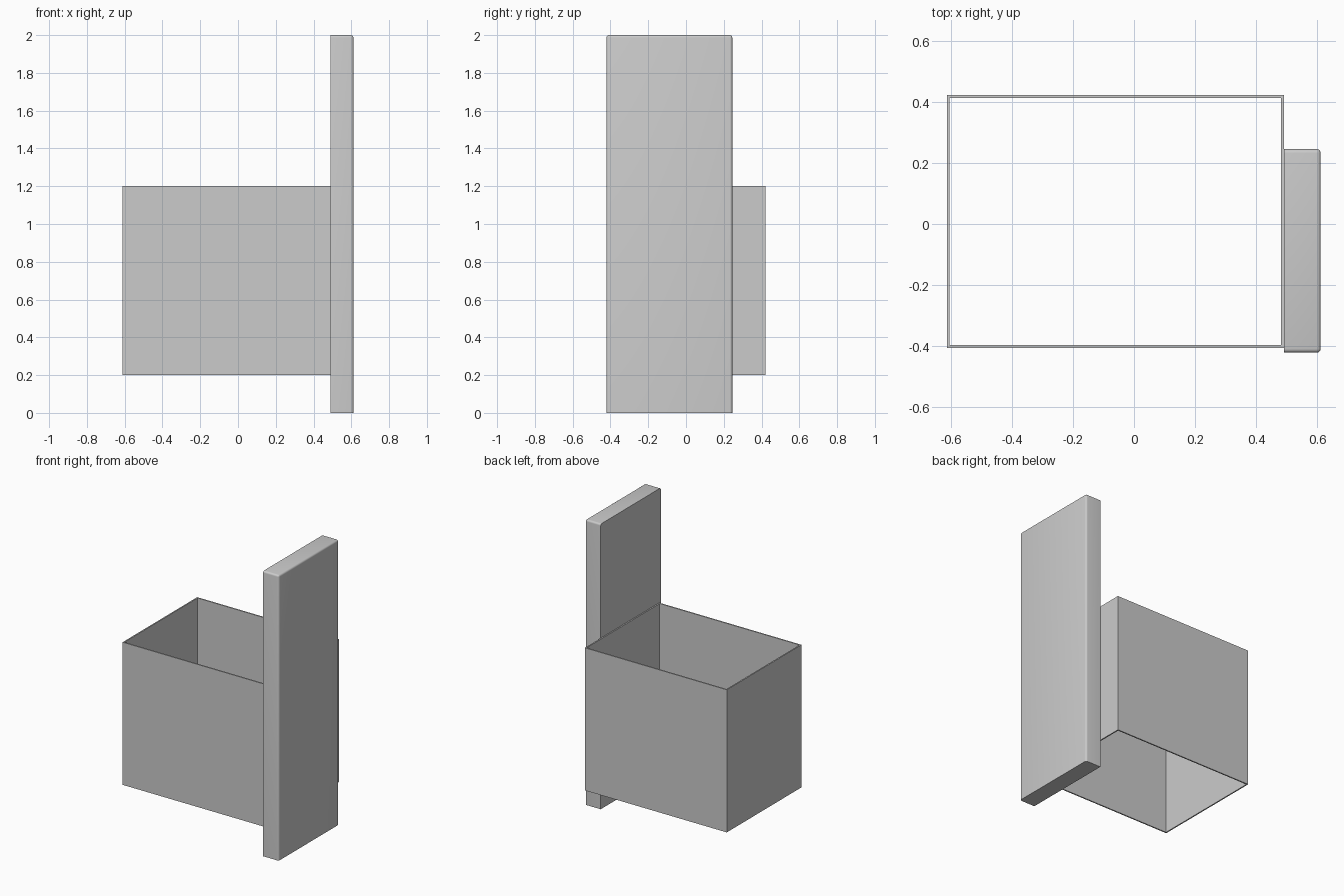
import bpy, bmesh, math

if "Cube" in bpy.data.objects:
    bpy.data.objects.remove(bpy.data.objects["Cube"])

grey = bpy.data.materials.new("plain grey")
grey.diffuse_color = (0.6, 0.6, 0.6, 1)
grey.use_nodes = True
grey.node_tree.nodes["Principled BSDF"].inputs["Base Color"].default_value = grey.diffuse_color


def finish(bm, name):
    bmesh.ops.recalc_face_normals(bm, faces=bm.faces)
    mesh = bpy.data.meshes.new(name)
    bm.to_mesh(mesh)
    bm.free()
    obj = bpy.data.objects.new(name, mesh)
    mesh.materials.append(grey)
    bpy.context.collection.objects.link(obj)
    return obj


def box(bm, lo, hi):
    verts = bmesh.ops.create_cube(bm, size=1)["verts"]
    for v in verts:
        for i in range(3):
            v.co[i] = hi[i] if v.co[i] > 0 else lo[i]


# Thin-walled bin, open at top and bottom: rectangular rings bridged into a tube
x0, x1, y0, y1, z0, z1, t = -0.612, 0.49, -0.405, 0.422, 0.2, 1.2, 0.009
bm = bmesh.new()
rings = []
for inset, z in ((0, z0), (0, z1), (t, z1), (t, z0)):
    a, b, c, d = x0 + inset, x1 - inset, y0 + inset, y1 - inset
    rings.append([bm.verts.new((x, y, z)) for x, y in ((a, c), (b, c), (b, d), (a, d))])
for k in range(4):
    r, s = rings[k], rings[(k + 1) % 4]
    for i in range(4):
        j = (i + 1) % 4
        bm.faces.new((r[i], r[j], s[j], s[i]))
finish(bm, "open_bin_walls")

# Tall panel, rounded everywhere but on its back face and its base
bm = bmesh.new()
box(bm, (0.49, -0.421, 0.0), (0.611, 0.245, 2.0))
edges = [e for e in bm.edges
         if not all(abs(v.co.x - 0.49) < 1e-4 for v in e.verts)
         and not all(v.co.z < 1e-4 for v in e.verts)]
bmesh.ops.bevel(bm, geom=edges, offset=0.013, segments=4, profile=0.5, affect='EDGES')
panel = finish(bm, "tall_panel")
bpy.context.view_layer.objects.active = panel
panel.select_set(True)
bpy.ops.object.shade_smooth_by_angle(angle=math.radians(35))
